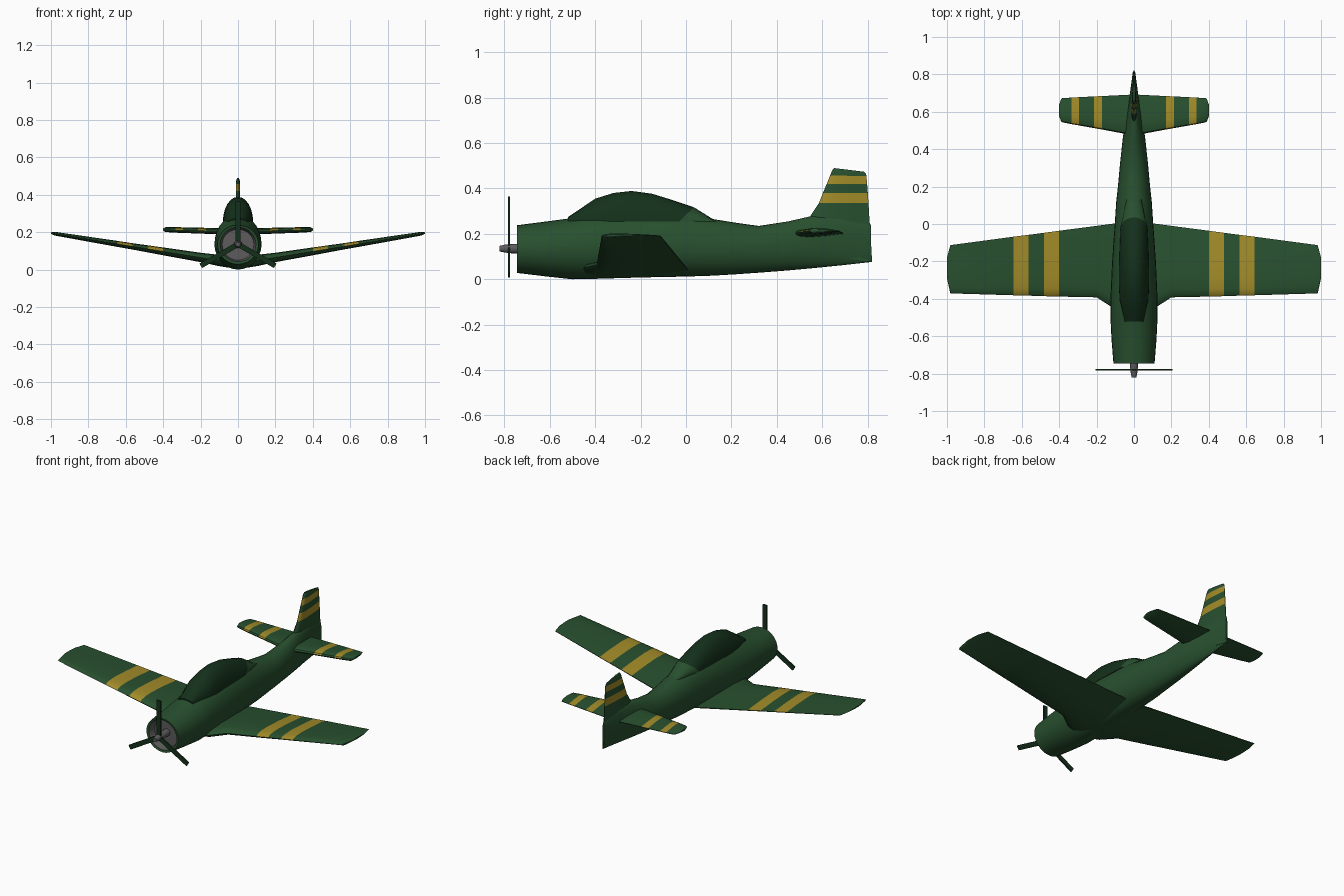
import bpy, bmesh, math
from mathutils import Matrix, Vector

if "Cube" in bpy.data.objects:
    bpy.data.objects.remove(bpy.data.objects["Cube"])


def material(name, rgb):
    m = bpy.data.materials.new(name)
    m.diffuse_color = (*rgb, 1)
    m.use_nodes = True
    m.node_tree.nodes["Principled BSDF"].inputs["Base Color"].default_value = m.diffuse_color
    return m


GREEN = material("dark_green", (0.021, 0.080, 0.028))
YELLOW = material("mustard_yellow", (0.36, 0.26, 0.022))
DEEP = material("deep_green", (0.007, 0.030, 0.011))
GREY = material("engine_grey", (0.11, 0.105, 0.105))


def finish(name, bm, mats, rule=None, angle=35):
    """Turn a bmesh into a shaded object; rule(face) picks the material slot."""
    bmesh.ops.recalc_face_normals(bm, faces=bm.faces)
    bm.normal_update()
    if rule:
        for f in bm.faces:
            f.material_index = rule(f)
    mesh = bpy.data.meshes.new(name)
    bm.to_mesh(mesh)
    bm.free()
    ob = bpy.data.objects.new(name, mesh)
    bpy.context.collection.objects.link(ob)
    for m in mats:
        mesh.materials.append(m)
    bpy.ops.object.select_all(action='DESELECT')
    bpy.context.view_layer.objects.active = ob
    ob.select_set(True)
    bpy.ops.object.shade_smooth_by_angle(angle=math.radians(angle))
    return ob


def loft(name, rings, mats, rule=None, angle=35):
    """Skin a list of equal-length closed rings and cap both ends."""
    bm = bmesh.new()
    vs = [[bm.verts.new(p) for p in r] for r in rings]
    n = len(rings[0])
    for a, b in zip(vs, vs[1:]):
        for i in range(n):
            j = (i + 1) % n
            bm.faces.new((a[i], a[j], b[j], b[i]))
    bm.faces.new(vs[0])
    bm.faces.new(vs[-1])
    return finish(name, bm, mats, rule, angle)


def body_ring(y, hw, zb, zm, zt, n=28):
    """Egg-shaped cross-section: separate upper and lower heights."""
    ring = []
    for i in range(n):
        a = 2 * math.pi * i / n
        s = math.sin(a)
        ring.append((hw * math.cos(a), y, zm + s * (zt - zm if s > 0 else zm - zb)))
    return ring


HALF = [(0, 0), (0.03, 0.5), (0.12, 0.85), (0.3, 1), (0.65, 0.65), (1, 0.1)]
FOIL = HALF + [(c, -t) for c, t in reversed(HALF[1:])]


def foil(lead, trail, half):
    return [(lead + c * (trail - lead), t * half) for c, t in FOIL]


def mirror(ob):
    ob.modifiers.new("mirror", 'MIRROR').use_axis[0] = True


# Fuselage, starting inside the recessed cowl opening
sections = [(-0.70, 0.085, 0.05, 0.135, 0.215), (-0.742, 0.096, 0.042, 0.135, 0.226),
            (-0.745, 0.11, 0.028, 0.135, 0.238), (-0.62, 0.12, 0.013, 0.135, 0.254),
            (-0.5, 0.126, 0.0, 0.135, 0.27), (-0.4, 0.126, 0.002, 0.135, 0.293),
            (-0.2, 0.117, 0.008, 0.135, 0.298), (0.0, 0.103, 0.012, 0.14, 0.293),
            (0.12, 0.095, 0.016, 0.14, 0.265), (0.22, 0.084, 0.022, 0.14, 0.249),
            (0.32, 0.075, 0.029, 0.14, 0.235), (0.45, 0.061, 0.039, 0.145, 0.255),
            (0.56, 0.046, 0.049, 0.15, 0.28), (0.69, 0.023, 0.062, 0.16, 0.28),
            (0.815, 0.006, 0.076, 0.16, 0.24)]
loft("fuselage", [body_ring(*s) for s in sections], [GREEN, GREY],
     lambda f: 1 if f.calc_center_median().y < -0.715 and f.calc_center_median().y > -0.744
     and abs(f.normal.y) < 0.5 and abs(f.calc_center_median().x) < 0.094
     and (Vector((f.calc_center_median().x, 0, f.calc_center_median().z - 0.135)).dot(f.normal) < 0)
     or f.calc_center_median().y < -0.695 and len(f.verts) > 4 else 0)

# Canopy with the fairing behind it
BASE = 0.255


def canopy_ring(y, hw, zt, lean=0.0, n=12):
    ts = [math.pi * i / n for i in range(n + 1)]
    return [(hw * math.cos(t), y + lean * math.sin(t), BASE + (zt - BASE) * math.sin(t)) for t in ts]


canopy = [(-0.52, 0.05, 0.274), (-0.4, 0.078, 0.355), (-0.32, 0.081, 0.38),
          (-0.24, 0.081, 0.389), (-0.15, 0.079, 0.377), (-0.07, 0.076, 0.346, 0.02),
          (-0.03, 0.074, 0.317, 0.065), (0.13, 0.04, 0.258)]
loft("canopy", [canopy_ring(*c) for c in canopy], [DEEP, GREEN],
     lambda f: 1 if f.calc_center_median().y > 0.02 else 0)


# Wings with dihedral and yellow bands on top
def in_bands(v, bands):
    return any(a < v < b for a, b in bands)


# station: x, leading y, trailing y, half thickness
wing = [(0.02, -0.46, 0.01, 0.03), (0.11, -0.45, 0.002, 0.03), (0.2, -0.392, -0.01, 0.025),
        (0.4, -0.388, -0.036, 0.021), (0.48, -0.386, -0.047, 0.019), (0.565, -0.383, -0.058, 0.017),
        (0.645, -0.381, -0.068, 0.016), (0.982, -0.371, -0.113, 0.010), (1.0, -0.29, -0.18, 0.004)]
rings = [[(x, y, 0.032 + 0.163 * x + z) for y, z in foil(a, b, h)] for x, a, b, h in wing]
mirror(loft("wings", rings, [GREEN, YELLOW], lambda f: int(
    f.normal.z > 0 and in_bands(f.calc_center_median().x, [(0.4, 0.48), (0.565, 0.645)]))))

# Tailplane
tail = [(0.01, 0.475, 0.692, 0.018), (0.17, 0.505, 0.684, 0.016), (0.215, 0.513, 0.682, 0.016),
        (0.295, 0.527, 0.678, 0.015), (0.335, 0.534, 0.676, 0.015), (0.388, 0.545, 0.672, 0.013),
        (0.4, 0.575, 0.64, 0.006)]
rings = [[(x, y, 0.202 + 0.03 * x + z) for y, z in foil(a, b, h)] for x, a, b, h in tail]
mirror(loft("tailplane", rings, [GREEN, YELLOW], lambda f: int(
    f.normal.z > 0 and in_bands(f.calc_center_median().x, [(0.17, 0.215), (0.295, 0.335)]))))

# Fin and rudder: z at leading edge, z at trailing edge, leading y, trailing y, half thickness
fin = [(0.10, 0.076, 0.66, 0.82, 0.014), (0.2, 0.2, 0.53, 0.813, 0.016),
       (0.282, 0.282, 0.55, 0.807, 0.015), (0.335, 0.335, 0.585, 0.804, 0.013),
       (0.38, 0.38, 0.603, 0.801, 0.012), (0.42, 0.42, 0.62, 0.798, 0.012),
       (0.457, 0.455, 0.635, 0.795, 0.011), (0.478, 0.464, 0.643, 0.793, 0.010),
       (0.49, 0.474, 0.652, 0.783, 0.006)]
rings = [[(z, y, za + (zb - za) * (y - a) / (b - a)) for y, z in foil(a, b, h)]
         for za, zb, a, b, h in fin]
loft("fin", rings, [GREEN, YELLOW], lambda f: int(
    len(f.verts) == 4 and in_bands(f.calc_center_median().z, [(0.336, 0.379), (0.421, 0.455)])))

# Spinner
HUB = 0.135
spin = [(-0.69, 0.022), (-0.765, 0.021), (-0.80, 0.017), (-0.822, 0.012)]
loft("spinner", [body_ring(y, r, HUB - r, HUB, HUB + r, 16) for y, r in spin], [GREY])

# Three propeller blades
bm = bmesh.new()
for k in range(3):
    mat = (Matrix.Translation((0, -0.78, HUB)) @ Matrix.Rotation(k * 2 * math.pi / 3, 4, 'Y')
           @ Matrix.Translation((0, 0, 0.12)) @ Matrix.Diagonal((0.028, 0.009, 0.22, 1)))
    bmesh.ops.create_cube(bm, size=1, matrix=mat)
finish("propeller_blades", bm, [DEEP])
